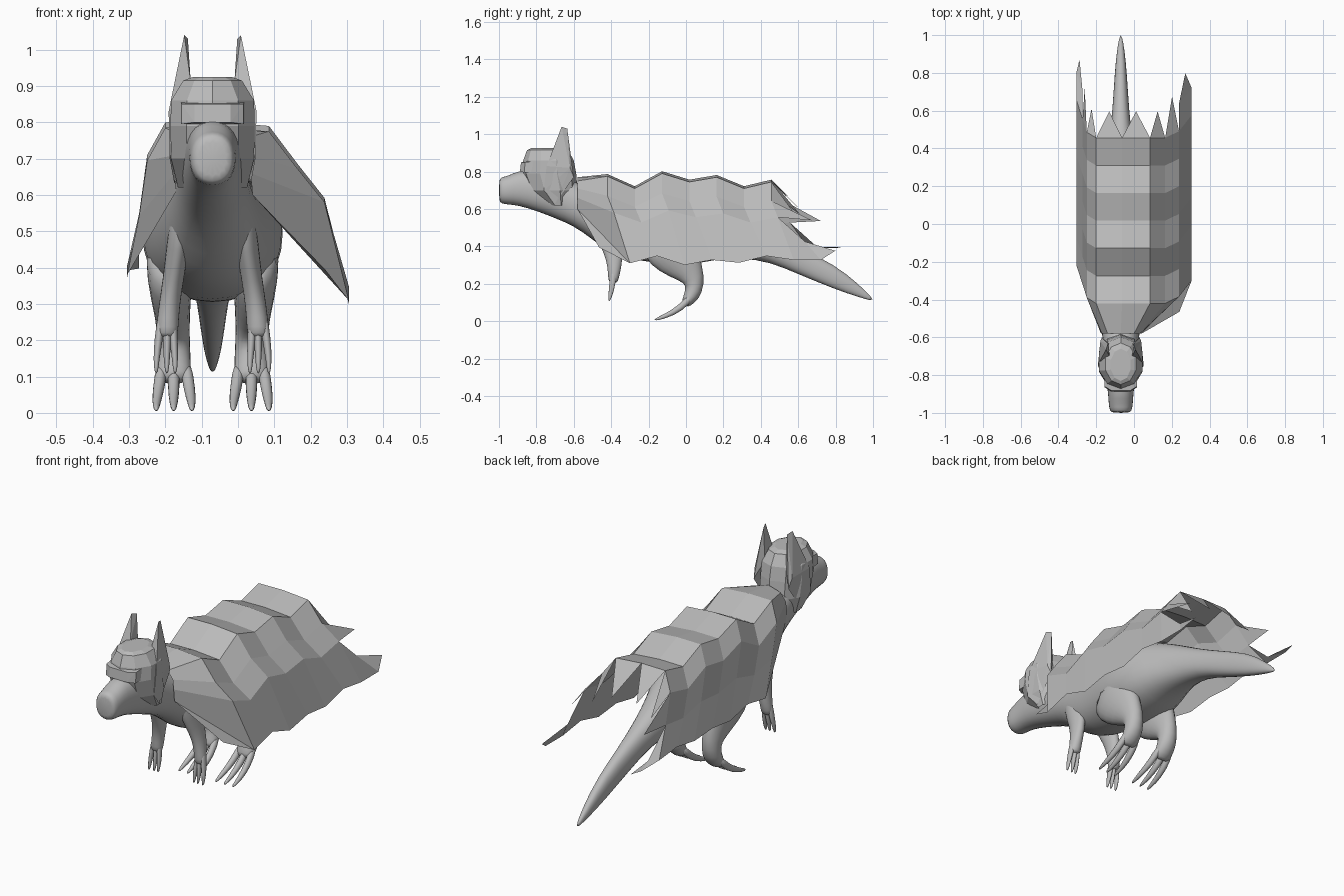
import bpy, bmesh, math
from mathutils import Vector

if "Cube" in bpy.data.objects:
    bpy.data.objects.remove(bpy.data.objects["Cube"])

CX = -0.07  # the animal's own centre line
grey = bpy.data.materials.new("plain grey")
grey.diffuse_color = (0.5, 0.5, 0.5, 1)
grey.use_nodes = True
grey.node_tree.nodes["Principled BSDF"].inputs["Base Color"].default_value = grey.diffuse_color


def finish(name, bm, smooth=False, subdiv=0):
    bmesh.ops.recalc_face_normals(bm, faces=bm.faces)
    mesh = bpy.data.meshes.new(name)
    bm.to_mesh(mesh)
    bm.free()
    mesh.materials.append(grey)
    for p in mesh.polygons:
        p.use_smooth = smooth
    ob = bpy.data.objects.new(name, mesh)
    bpy.context.collection.objects.link(ob)
    if subdiv:
        m = ob.modifiers.new("round", 'SUBSURF')
        m.levels = m.render_levels = subdiv
    return ob


def tube(name, pts, side=1, n=12, subdiv=1, square=1.0):
    """Loft ellipses along (offset, y, z, half width, half depth) points."""
    bm = bmesh.new()
    c = [Vector((CX + side * p[0], p[1], p[2])) for p in pts]
    rings = []
    for i, p in enumerate(pts):
        t = c[min(i + 1, len(c) - 1)] - c[max(i - 1, 0)]
        t.x = 0
        if p[0] == 0:
            t = Vector((0, 1, 0))
        up = t.cross(Vector((1, 0, 0))).normalized()
        ring = []
        for k in range(n):
            a = 2 * math.pi * (k + 0.5) / n
            u, v = math.cos(a), math.sin(a)
            u = math.copysign(abs(u) ** square, u)
            v = math.copysign(abs(v) ** square, v)
            ring.append(bm.verts.new(c[i] + Vector((p[3] * u, 0, 0)) + up * p[4] * v))
        rings.append(ring)
    for r, s in zip(rings, rings[1:]):
        for k in range(n):
            bm.faces.new((r[k], r[(k + 1) % n], s[(k + 1) % n], s[k]))
    bm.faces.new(rings[0])
    bm.faces.new(rings[-1])
    return finish(name, bm, True, subdiv)


# Body, from snout to tail tip: (y, centre z, half width, half height)
body = [(-1.0, .70, .045, .055), (-.99, .70, .06, .073), (-.95, .70, .066, .078),
        (-.9, .713, .068, .095), (-.8, .70, .082, .112), (-.7, .67, .09, .122),
        (-.6, .63, .098, .123), (-.5, .57, .115, .135), (-.4, .52, .137, .168),
        (-.25, .51, .165, .192), (-.08, .50, .203, .203), (.06, .49, .198, .19),
        (.17, .48, .155, .15), (.3, .45, .095, .115), (.45, .395, .062, .08),
        (.6, .325, .045, .075), (.8, .235, .033, .067), (.92, .165, .021, .036),
        (1.0, .115, .006, .008)]
tube("body_and_tail", [(0, y, z, w, h) for y, z, w, h in body], n=14, square=.88)

# Legs, arms, toes and fingers on both sides
leg = [(.115, -.12, .46, .075, .15), (.118, -.075, .38, .066, .15), (.113, -.01, .30, .054, .105),
       (.108, .048, .225, .046, .058), (.107, .043, .16, .048, .049),
       (.107, .015, .115, .05, .036), (.107, -.01, .085, .044, .022)]
arm = [(.08, -.47, .58, .035, .06), (.095, -.42, .46, .033, .062), (.108, -.385, .37, .03, .054),
       (.12, -.382, .29, .03, .038), (.125, -.388, .23, .032, .03), (.125, -.39, .205, .028, .022)]
for s, label in ((1, "right"), (-1, "left")):
    tube("hind_leg_" + label, leg, s)
    tube("arm_" + label, arm, s)
    for o in (.155, .107, .057):
        tube("toe_" + label, [(.107 + .65 * (o - .107), .035, .14, .019, .022),
                              (.107 + .85 * (o - .107), -.03, .068, .018, .02),
                              (o, -.11, .027, .013, .014),
                              (o, -.172, .006, .006, .006)], s, 8)
    for o in (.155, .126, .103):
        tube("finger_" + label, [(.122 + .5 * (o - .125), -.385, .29, .013, .02),
                                 (.125 + .8 * (o - .125), -.393, .20, .013, .018),
                                 (o, -.403, .145, .009, .013),
                                 (o, -.412, .106, .005, .006)], s, 8)

# Hood: low-poly rings (z, centre y, half depth, half width)
bm = bmesh.new()
rings = []
for z, y, ry, rx in [(.925, -.745, .085, .055), (.915, -.74, .11, .085), (.86, -.735, .135, .12),
                     (.79, -.735, .148, .122), (.70, -.715, .135, .12), (.62, -.685, .055, .10)]:
    rings.append([bm.verts.new((CX + rx * math.cos(math.pi * (k + .5) / 5),
                                y + ry * math.sin(math.pi * (k + .5) / 5), z)) for k in range(10)])
for r, s in zip(rings, rings[1:]):
    for k in range(10):
        bm.faces.new((r[k], r[(k + 1) % 10], s[(k + 1) % 10], s[k]))
bm.faces.new(rings[0])
finish("hood", bm)


def hull(name, pts):
    bm = bmesh.new()
    for p in pts:
        bm.verts.new(p)
    bmesh.ops.convex_hull(bm, input=bm.verts)
    finish(name, bm)


# Brow and pointed ears
hull("brow", [(CX + s * w, y, z) for s in (1, -1) for w, y, z in
              [(.05, -.888, .80), (.05, -.882, .85), (.085, -.865, .795), (.085, -.86, .85),
               (.09, -.78, .795), (.09, -.78, .86)]])
for s, label in ((1, "right"), (-1, "left")):
    hull("ear_" + label, [(CX + s * o, y, z) for o, y, z in
                          [(.118, -.76, .70), (.121, -.745, .83), (.108, -.62, .82),
                           (.10, -.60, .77), (.105, -.70, .63), (.06, -.70, .91),
                           (.06, -.635, .86), (.078, -.665, 1.04), (.068, -.635, 1.03)]])

# Cape: zigzag sheet; columns are (x, z, y shift, zigzag factor)
cols = [(-.305, .39, .2, -.4), (-.272, .53, .1, .5), (-.25, .67, .03, 1), (-.2, .76, 0, 1),
        (-.063, .762, 0, 1), (.085, .75, 0, 1), (.165, .648, 0, .9), (.238, .56, .035, .8),
        (.305, .325, .12, -.6)]
neck = [(-.17, .61), (-.175, .66), (-.17, .71), (-.14, .75), (-.07, .77),
        (0, .75), (.03, .71), (.035, .66), (.04, .60)]
zig = [.025, -.04, .04, -.005, .02, -.04, -.005]
bm = bmesh.new()
grid = [[bm.verts.new((x, -.58, z)) for x, z in neck]]
for i, d in enumerate(zig):
    grid.append([bm.verts.new((x, -.42 + .146 * i + dy, z + d * f)) for x, z, dy, f in cols])
for r, s in zip(grid, grid[1:]):
    for k in range(8):
        bm.faces.new((r[k], r[k + 1], s[k + 1], s[k]))
# front lower corner on the right side
corner = bm.verts.new((.24, -.465, .395))
bm.faces.new((grid[0][8], corner, grid[1][8]))


def tip(a, b, back, drop):
    m = (a.co + b.co) / 2
    bm.faces.new((a, b, bm.verts.new(m + Vector((0, back, -drop)))))


# ragged hem: points on top, one longer panel on each side
last = grid[-1]
for k in range(1, 7):
    if k in (1, 6):
        tip(last[k], last[k + 1], .20, .06)
    else:
        tip(last[k], last[k + 1], .14, .14)
for outer, inner in ((0, 1), (8, 7)):
    a = bm.verts.new(last[outer].co + Vector((0, .145, 0)))
    b = bm.verts.new(last[inner].co + Vector((0, .145, -.13)))
    bm.faces.new((last[outer], last[inner], b, a))
    tip(a, b, .12, 0)
finish("cape", bm)
